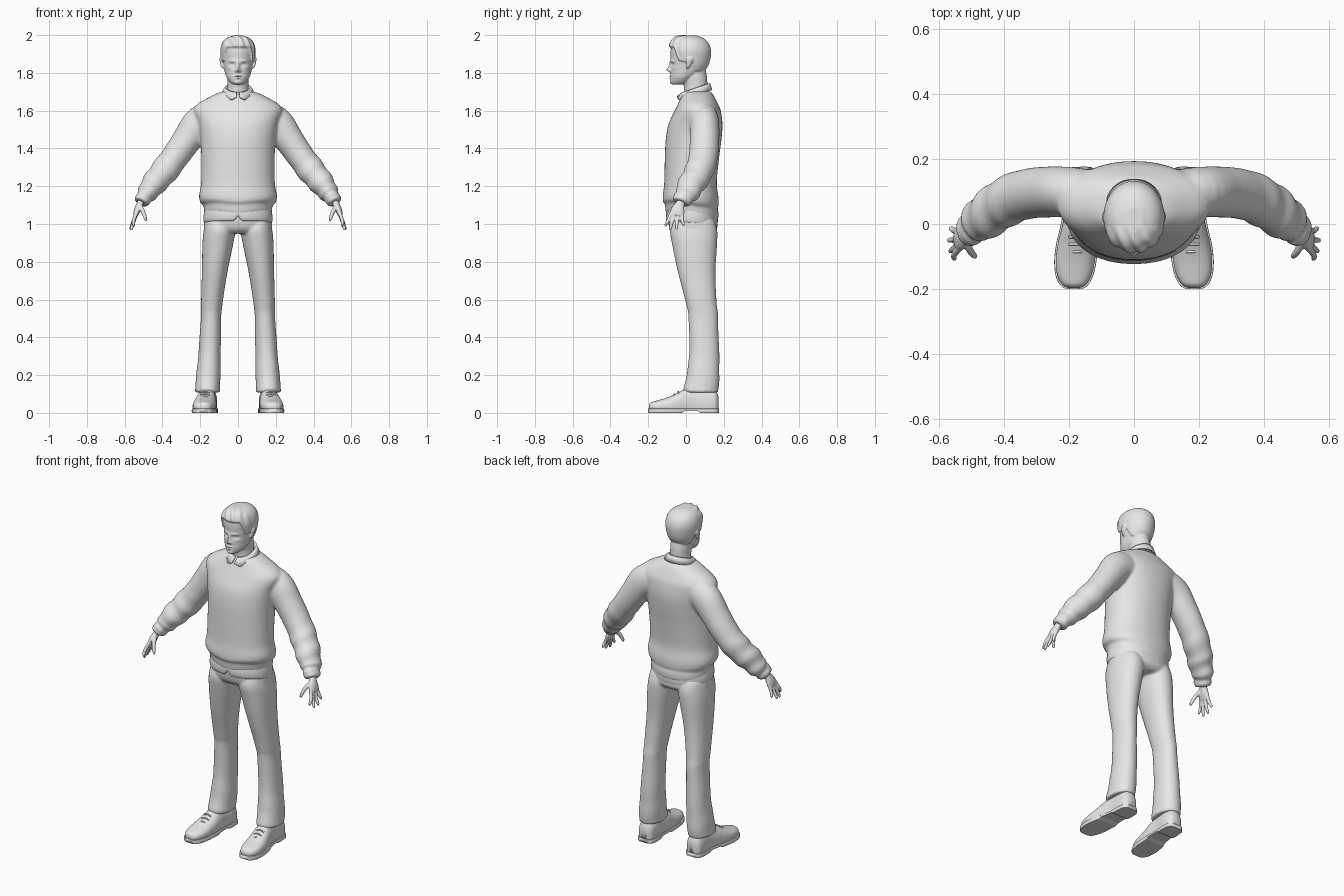
import bpy, bmesh, math
from mathutils import Vector

MAT = bpy.data.materials.new("plain grey")
MAT.diffuse_color = (0.8, 0.8, 0.8, 1)


def catmull(rows, sub):
    out = []
    for i in range(len(rows) - 1):
        p = [rows[max(0, min(len(rows) - 1, i + k))] for k in (-1, 0, 1, 2)]
        for s in range(sub):
            t = s / sub
            out.append([0.5 * (2 * b + (c - a) * t + (2 * a - 5 * b + 4 * c - d) * t * t
                               + (3 * b - a - 3 * c + d) * t ** 3) for a, b, c, d in zip(*p)])
    return out + [list(rows[-1])]


def tube(bm, rows, sx=1, axis=None, ref=(0, 1, 0), n=40, sub=5, e=1.0, fn=None, ripple=None):
    """Closed loft; each row is x, y, z, radius across, radius along ref."""
    pts = catmull(rows, sub)
    rings = []
    for i, (x, y, z, ru, rv) in enumerate(pts):
        a, b = pts[max(0, i - 1)], pts[min(len(pts) - 1, i + 1)]
        t = Vector(axis) if axis else Vector([q - p for p, q in zip(a[:3], b[:3])]).normalized()
        v = Vector(ref)
        v = (v - t * v.dot(t)).normalized()
        u = v.cross(t)
        ring = []
        for k in range(n):
            w = 2 * math.pi * k / n
            c, s = math.cos(w), math.sin(w)
            c, s = math.copysign(abs(c) ** e, c), math.copysign(abs(s) ** e, s)
            m = 1 + (ripple(i / (len(pts) - 1), w) if ripple else 0)
            p = Vector((x, y, z)) + u * (c * ru * m) + v * (s * rv * m)
            if fn:
                p = fn(p)
            ring.append(bm.verts.new((p.x * sx, p.y, p.z)))
        rings.append(ring)
    for r, q in zip(rings, rings[1:]):
        for k in range(n):
            bm.faces.new((r[k], r[(k + 1) % n], q[(k + 1) % n], q[k]))
    bm.faces.new(rings[0])
    bm.faces.new(rings[-1])


def finish(name, bm, voxel=0, smooth=3, mirror=False, thick=0):
    bmesh.ops.recalc_face_normals(bm, faces=bm.faces)
    me = bpy.data.meshes.new(name)
    bm.to_mesh(me)
    bm.free()
    me.materials.append(MAT)
    ob = bpy.data.objects.new(name, me)
    bpy.context.collection.objects.link(ob)
    for p in me.polygons:
        p.use_smooth = True
    if thick:
        m = ob.modifiers.new("thickness", 'SOLIDIFY')
        m.thickness, m.offset = thick, 0
    if voxel:
        m = ob.modifiers.new("blend", 'REMESH')
        m.mode, m.voxel_size, m.use_smooth_shade = 'VOXEL', voxel, True
        m = ob.modifiers.new("soften", 'SMOOTH')
        m.factor, m.iterations = 0.5, smooth
    if mirror:
        ob.modifiers.new("mirror", 'MIRROR')
    return ob


def stack(rows):
    """Rows of z, half width, front y, back y turned into loft rows."""
    return [(0, (f + b) / 2, z, w, (b - f) / 2) for z, w, f, b in rows]


UP = (0, 0, 1)

# Sweater: torso and both sleeves blended together
bm = bmesh.new()


def hem(p):
    # the hem hangs lower at the back and dips at the front centre
    k = max(0, min(1, (1.2 - p.z) / 0.15))
    p.z -= k * (0.22 * (p.y - 0.03) + 0.025 * math.exp(-(p.x / 0.1) ** 2) * (p.y < 0))
    return p


tube(bm, stack([(1.045, .168, -.095, .16), (1.055, .177, -.106, .17), (1.085, .181, -.11, .172),
                (1.10, .184, -.112, .168), (1.115, .20, -.122, .172), (1.15, .206, -.122, .172),
                (1.22, .195, -.115, .163), (1.35, .194, -.112, .175), (1.45, .2, -.107, .188),
                (1.53, .213, -.092, .193), (1.60, .235, -.06, .184), (1.635, .215, -.043, .17),
                (1.665, .165, -.03, .155), (1.69, .115, -.02, .14), (1.705, .07, 0, .12)]),
     axis=UP, n=64, e=.92, fn=hem)
for sx in (1, -1):
    tube(bm, [(.12, .095, 1.56, .09, .07), (.2, .098, 1.535, .09, .077), (.27, .098, 1.445, .078, .078),
              (.33, .092, 1.36, .073, .077), (.39, .07, 1.28, .073, .076), (.44, .035, 1.22, .066, .072),
              (.48, .005, 1.165, .054, .064), (.495, -.011, 1.143, .04, .05),
              (.502, -.017, 1.133, .044, .054), (.514, -.027, 1.112, .036, .045)], sx,
         ripple=lambda t, w: .055 * max(0, min(1, (t - .3) * 5)) * math.sin(48 * t + 1.5 * math.sin(w)))
finish("sweater", bm, .008)

# Shirt tail showing under the sweater, with a notch at the front
bm = bmesh.new()


def tail(p):
    k = max(0, min(1, (1.09 - p.z) / 0.07))
    p.z -= k * (.1 * p.y - (.025 * math.exp(-(p.x / .012) ** 2) if p.y < 0 else 0))
    return p


tube(bm, stack([(1.005, .165, -.085, .155), (1.012, .18, -.102, .166), (1.045, .182, -.106, .168),
                (1.09, .175, -.1, .16)]), axis=UP, n=96, e=.92, fn=tail)
finish("shirt_tail", bm)

# Trousers: hips and two legs blended together
bm = bmesh.new()
tube(bm, stack([(.95, .13, -.06, .14), (.975, .178, -.085, .165), (1.02, .178, -.096, .164),
                (1.06, .172, -.095, .16)]), axis=UP, e=.9)
for sx in (1, -1):
    tube(bm, [(.161, .08, .108, .064, .09), (.161, .08, .13, .066, .093), (.156, .092, .22, .063, .085),
              (.15, .096, .33, .058, .079), (.143, .092, .5, .054, .078), (.137, .078, .6, .058, .083),
              (.123, .056, .75, .068, .1), (.106, .045, .9, .082, .12), (.098, .04, .97, .083, .125),
              (.096, .04, 1.02, .076, .11)], sx, axis=UP, e=.93,
         ripple=lambda t, w: .014 * math.sin(38 * t + 2 * math.sin(w)) * (t < .5))
finish("trousers", bm, .008)

# Shoes and soles
shoe = [(.184, -.196, .03, .018, .012), (.184, -.185, .032, .037, .024), (.183, -.155, .034, .053, .031),
        (.18, -.11, .036, .06, .042), (.175, -.06, .038, .059, .06), (.168, -.01, .045, .054, .078),
        (.163, .05, .05, .048, .085), (.16, .11, .05, .05, .085), (.16, .155, .046, .044, .075),
        (.16, .172, .042, .024, .045)]
bm = bmesh.new()
tube(bm, shoe, axis=(0, 1, 0), ref=UP, e=.85,
     fn=lambda p: Vector((p.x, p.y, max(.012, p.z))))
finish("shoe", bm, mirror=True)


def sole(p):
    low = .009 if -.02 < p.y < .075 else 0
    return Vector((p.x, p.y, max(low, min(.022, p.z))))


bm = bmesh.new()
tube(bm, [(x, y * 1.02, .011, w + .005, .03) for x, y, z, w, h in shoe], axis=(0, 1, 0), ref=UP, e=.6, fn=sole)
finish("shoe_sole", bm, mirror=True)

# Laces across the instep
bm = bmesh.new()
for y, z in ((-.085, .087), (-.062, .1), (-.04, .113)):
    tube(bm, [(.15, y, z - .008, .004, .004), (.175, y, z, .004, .004), (.2, y, z - .008, .004, .004)], n=8)
finish("shoe_laces", bm, mirror=True)

# Hands: palm, four fingers and thumb
bm = bmesh.new()
tube(bm, [(.503, -.017, 1.14, .02, .026), (.518, -.03, 1.108, .018, .024), (.532, -.043, 1.075, .018, .036),
          (.543, -.047, 1.045, .013, .037)], n=24)
for by, tx, ty, tz in ((-.074, .552, -.106, .987), (-.056, .563, -.083, .967),
                       (-.037, .567, -.05, .97), (-.019, .561, -.014, .99)):
    tube(bm, [(.535, by, 1.065, .01, .01), (.552, (by + ty) / 2 - .004, (1.055 + tz) / 2, .0095, .0095),
              (tx, ty, tz + .01, .008, .008), (tx, ty, tz, .004, .004)], n=12)
tube(bm, [(.52, -.045, 1.1, .012, .014), (.503, -.082, 1.065, .011, .012), (.49, -.098, 1.03, .009, .009),
          (.487, -.101, 1.015, .004, .005)], n=12)
finish("hand", bm, .004, 2, mirror=True)

# Head: skull with hair raised above the hairline and facial relief, plus ears and neck
HAIRLINE = [(-.2, 1.932), (-.058, 1.93), (-.035, 1.865), (-.004, 1.855), (.012, 1.885), (.032, 1.875),
            (.05, 1.815), (.075, 1.798), (.3, 1.79)]
# relief bumps: x, z, width, height, push forward
RELIEF = [(0, 1.815, .010, .010, .022), (0, 1.832, .008, .014, .014), (0, 1.855, .008, .012, .006),
          (.013, 1.81, .006, .006, .007), (.03, 1.862, .018, .006, .006), (.031, 1.843, .014, .008, -.012),
          (.031, 1.842, .009, .005, .008), (0, 1.784, .02, .004, .008), (0, 1.772, .016, .004, .008),
          (0, 1.778, .024, .0025, -.005), (0, 1.75, .018, .009, .006), (.045, 1.825, .014, .012, .003)]


def face(p):
    for (y0, z0), (y1, z1) in zip(HAIRLINE, HAIRLINE[1:]):
        if y0 <= p.y < y1:
            line = z0 + (z1 - z0) * (p.y - y0) / (y1 - y0)
    k = max(0, min(1, (p.z - line) / .006))
    out = (p - Vector((0, .03, 1.88))).normalized()
    front = max(0, min(1, -p.y / .04))
    strands = .0035 * front * math.sin(170 * p.x + 60 * p.y + 40 * p.z)
    q = p + out * k * (.008 + .005 * front + strands)
    if p.y < -.02:
        for x, z, w, h, amp in RELIEF:
            for s in ((1, -1) if x else (1,)):
                q.y -= amp * math.exp(-((p.x - s * x) / w) ** 2 - ((p.z - z) / h) ** 2)
    return q


bm = bmesh.new()
tube(bm, stack([(1.738, .024, -.072, -.02), (1.75, .042, -.08, .02), (1.775, .06, -.082, .05),
                (1.80, .069, -.081, .08), (1.84, .077, -.08, .11), (1.88, .083, -.081, .122),
                (1.92, .086, -.081, .124), (1.955, .077, -.072, .112), (1.978, .056, -.052, .085),
                (1.99, .024, -.02, .05)]), axis=UP, n=120, sub=9, fn=face)
tube(bm, [(0, .055, 1.64, .07, .065), (0, .052, 1.72, .056, .062), (0, .045, 1.78, .056, .066),
          (0, .04, 1.83, .055, .06)], axis=UP)
for sx in (1, -1):
    tube(bm, [(.07, .006, 1.822, .006, .006), (.081, .01, 1.832, .008, .01), (.087, .017, 1.855, .008, .016),
              (.09, .022, 1.876, .008, .018), (.086, .02, 1.89, .005, .01)], sx, axis=UP, n=20)
finish("head", bm, .0035, 2)

# Folded shirt collar, open at the front with two points
bm = bmesh.new()
N, rows = 48, []
for i in range(N + 1):
    w = .1 + (2 * math.pi - .2) * i / N
    f = (1 + math.cos(w)) / 2
    s, c = math.sin(w), math.cos(w)
    point = math.exp(-(min(w, 2 * math.pi - w) - .45) ** 2 / .09)
    col = []
    for rx, ry, z in ((.058, .064, 1.70 - .035 * f), (.063, .069, 1.742 - .047 * f),
                      (.07, .075, 1.742 - .05 * f), (.084 + .004 * point, .083 + .016 * f, 1.708 - .03 * f - .022 * point)):
        col.append(bm.verts.new((rx * s, .052 - ry * c, z)))
    rows.append(col)
for a, b in zip(rows, rows[1:]):
    for k in range(3):
        bm.faces.new((a[k], b[k], b[k + 1], a[k + 1]))
finish("shirt_collar", bm, thick=.008)
